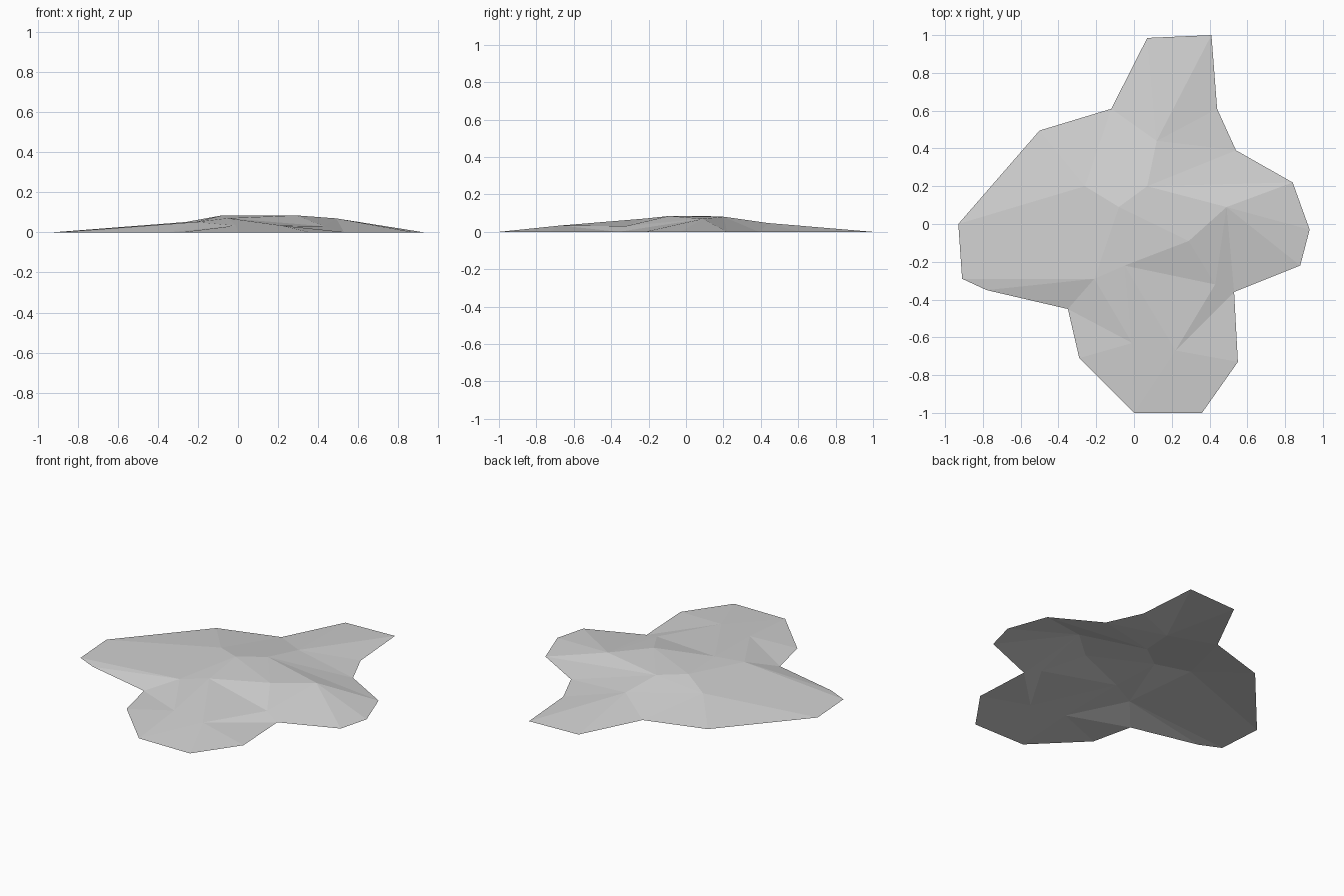
import bpy
import bmesh
from mathutils import Vector
from mathutils.geometry import delaunay_2d_cdt

default_cube = bpy.data.objects.get("Cube")
if default_cube:
    bpy.data.objects.remove(default_cube, do_unlink=True)


def make_material(name, colour):
    material = bpy.data.materials.new(name)
    material.use_nodes = True
    material.diffuse_color = colour
    shader = next(n for n in material.node_tree.nodes if n.type == "BSDF_PRINCIPLED")
    shader.inputs["Base Color"].default_value = colour
    return material


# Ground outline, running clockwise from the left tip
outline = [
    (-.93, 0), (-.5, .495), (-.12, .61), (.07, .985), (.41, 1), (.44, .61),
    (.54, .39), (.84, .22), (.93, -.03), (.88, -.22), (.53, -.36), (.55, -.73),
    (.36, -1), (0, -1), (-.29, -.71), (-.35, -.45), (-.78, -.35), (-.91, -.29),
]

# Raised points of the mound
peaks = {
    "back": (.12, .44, .047),
    "left_shoulder": (-.26, .2, .052),
    "crown_back": (.07, .2, .081),
    "crown_left": (-.08, .09, .085),
    "right_shoulder": (.49, .09, .07),
    "crown_front": (.29, -.09, .085),
    "brow": (-.05, -.22, .071),
    "left_spur": (-.21, -.29, .052),
    "right_hollow": (.43, -.32, .031),
    "toe_right": (.22, -.67, .034),
    "toe_left": (-.01, -.63, .034),
}

# Creases that must appear as edges between raised points
creases = [
    "crown_left crown_back", "crown_back crown_front", "crown_left crown_front",
    "crown_front right_shoulder", "crown_front brow", "crown_left brow",
    "crown_front right_hollow", "right_shoulder right_hollow",
    "brow right_hollow", "brow toe_right", "right_hollow toe_right",
    "brow left_spur", "left_spur toe_left", "toe_left toe_right",
    "left_shoulder crown_left", "left_shoulder crown_back", "back crown_back",
    "crown_left left_spur", "brow toe_left", "crown_back right_shoulder",
]

names = list(peaks)
rim = len(outline)
points = [Vector((x, y, 0)) for x, y in outline] + [Vector(p) for p in peaks.values()]


def index_of(name):
    return rim + names.index(name)


# Creases that run from a raised point down to a rim point
rim_creases = {"back": (2, 4, 5, 6), "right_shoulder": (7, 8, 9, 10),
               "left_spur": (0, 15, 16, 17), "toe_right": (10, 11, 12, 13),
               "toe_left": (13, 14, 15), "left_shoulder": (0,),
               "crown_back": (7,)}

edges = [tuple(index_of(n) for n in crease.split()) for crease in creases]
edges += [(index_of(n), r) for n, ends in rim_creases.items() for r in ends]

# Fill the outline with triangles that follow the creases
flat = [p.to_2d() for p in points]
boundary = list(reversed(range(rim)))
coords, _, triangles, sources, _, _ = delaunay_2d_cdt(flat, edges, [boundary], 1, 1e-5)

bm = bmesh.new()
verts = []
for co, source in zip(coords, sources):
    height = points[source[0]].z if source else 0.06
    verts.append(bm.verts.new((co.x, co.y, height)))
for triangle in triangles:
    bm.faces.new([verts[i] for i in triangle])

# Keep every facet facing upward
bm.normal_update()
for face in bm.faces:
    if face.normal.z < 0:
        face.normal_flip()

mesh = bpy.data.meshes.new("ground_mound")
bm.to_mesh(mesh)
bm.free()
mesh.materials.append(make_material("pale grey", (.65, .65, .65, 1)))
mound = bpy.data.objects.new("ground_mound", mesh)
bpy.context.collection.objects.link(mound)
